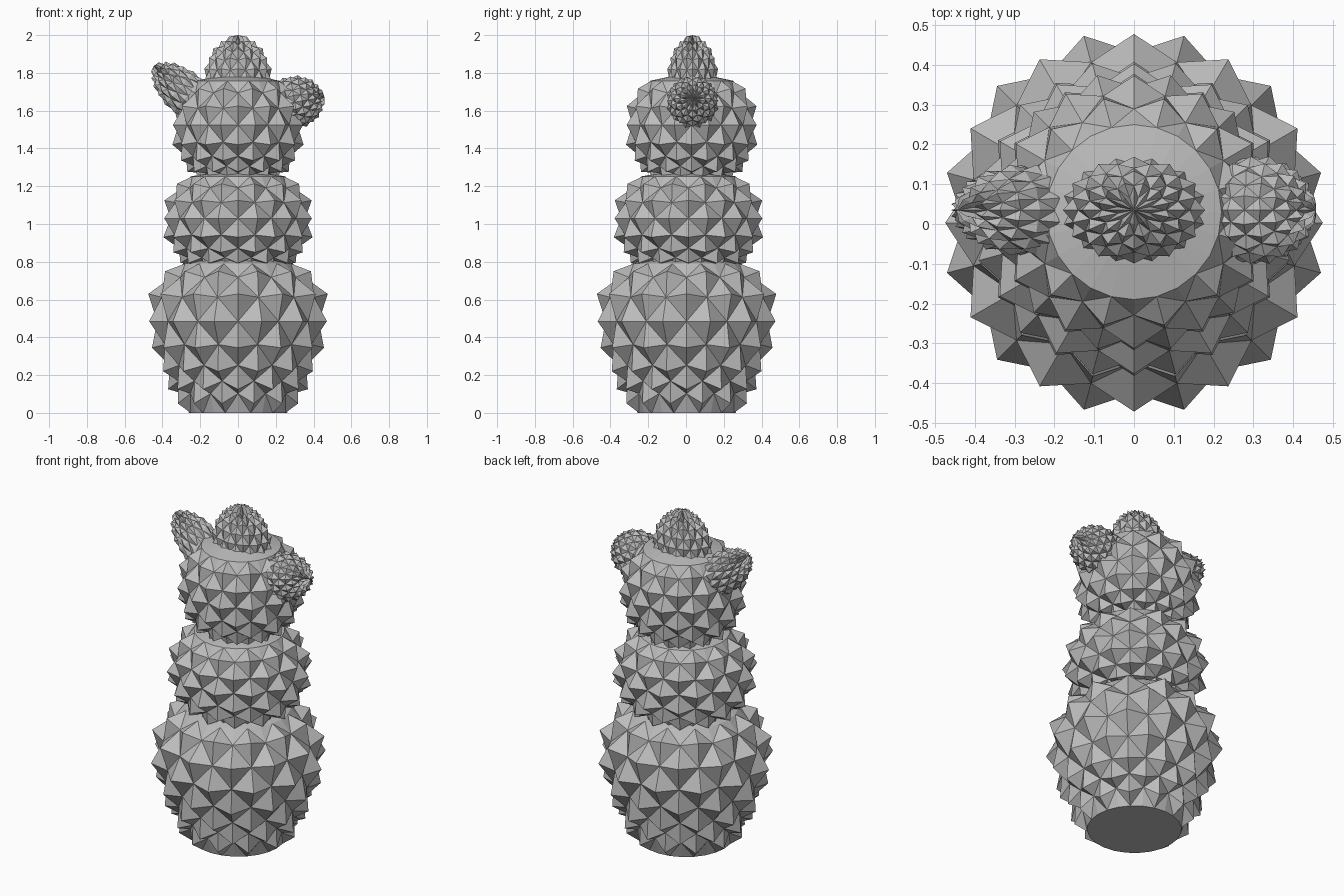
import bpy
import bmesh
import math
from mathutils import Matrix, Vector

if "Cube" in bpy.data.objects:
    bpy.data.objects.remove(bpy.data.objects["Cube"], do_unlink=True)

grey = bpy.data.materials.new("plain_grey")
grey.use_nodes = True
colour = (0.5, 0.5, 0.5, 1)
grey.diffuse_color = colour
grey.node_tree.nodes["Principled BSDF"].inputs["Base Color"].default_value = colour

SEGMENTS = 24
VALLEY = 0.88  # depth of the valleys between spikes


def spiky_ball(name, profile, low, high, middle, place, smooth_rings=()):
    """Ball of four-sided spikes; profile holds (radius, height) per ring."""
    bm = bmesh.new()
    half = len(profile) // 2
    rings = []
    for row, (r, z) in enumerate(profile):
        ring = []
        for i in range(SEGMENTS):
            a = math.tau * i / SEGMENTS
            # spikes on the middle ring sit half a step off the axes
            spike = (row - half + i) % 2 or row in smooth_rings
            k = 1 if spike else VALLEY
            ring.append(bm.verts.new((r * k * math.cos(a), r * k * math.sin(a),
                                      middle + (z - middle) * k)))
        rings.append(ring)

    bottom = bm.verts.new((0, 0, low))
    top = bm.verts.new((0, 0, high))
    for i in range(SEGMENTS):
        j = (i + 1) % SEGMENTS
        bm.faces.new((bottom, rings[0][j], rings[0][i]))
        bm.faces.new((top, rings[-1][i], rings[-1][j]))
        for row in range(len(profile) - 1):
            a, b = rings[row][i], rings[row][j]
            c, d = rings[row + 1][j], rings[row + 1][i]
            # fold each quad along its valley
            if (row - half + i) % 2:
                bm.faces.new((a, b, d))
                bm.faces.new((b, c, d))
            else:
                bm.faces.new((a, b, c))
                bm.faces.new((a, c, d))

    bm.transform(place)
    bmesh.ops.recalc_face_normals(bm, faces=bm.faces)
    mesh = bpy.data.meshes.new(name)
    bm.to_mesh(mesh)
    bm.free()
    mesh.materials.append(grey)
    obj = bpy.data.objects.new(name, mesh)
    bpy.context.collection.objects.link(obj)


def placed(centre, size, lean=0):
    return (Matrix.Translation(Vector(centre))
            @ Matrix.Rotation(math.radians(lean), 4, 'Y')
            @ Matrix.Diagonal((*size, 1)))


# Lowest and largest ball, cut flat where it stands, with a smooth cap
base_profile = [(.26, 0), (.33, .05), (.37, .125), (.41, .22), (.455, .345),
                (.487, .485), (.475, .63), (.40, .75), (.29, .79), (.2, .82), (.1, .84)]
spiky_ball("lower_body", base_profile, 0, .85, .485,
           placed((0, .003, 0), (1, 1, 1)), (0, 8, 9, 10))

# Two squashed balls above it, also with smooth caps
squashed = [(.12, -.29), (.25, -.275), (.305, -.237), (.355, -.18), (.395, -.10), (.405, 0),
            (.39, .095), (.335, .183), (.25, .222), (.15, .24), (.07, .25)]
spiky_ball("middle_body", squashed, -.29, .255, 0,
           placed((0, .013, 1.03), (1, 1, 1)), (8, 9, 10))
spiky_ball("upper_body", squashed, -.29, .255, 0,
           placed((0, .03, 1.525), (.88, .88, 1.05)), (8, 9, 10))

# Small oval buds on top and on both sides
oval = [(math.cos(math.radians(t)), math.sin(math.radians(t))) for t in range(-75, 76, 15)]
buds = [
    ("top_bud", (0, .035, 1.76), (.185, .139, .24), 0),
    ("right_bud", (-.265, .035, 1.68), (.12, .118, .24), -49),
    ("left_bud", (.30, .035, 1.645), (.143, .14, .16), 80),
]
for name, centre, size, lean in buds:
    spiky_ball(name, oval, -1, 1, 0, placed(centre, size, lean))
